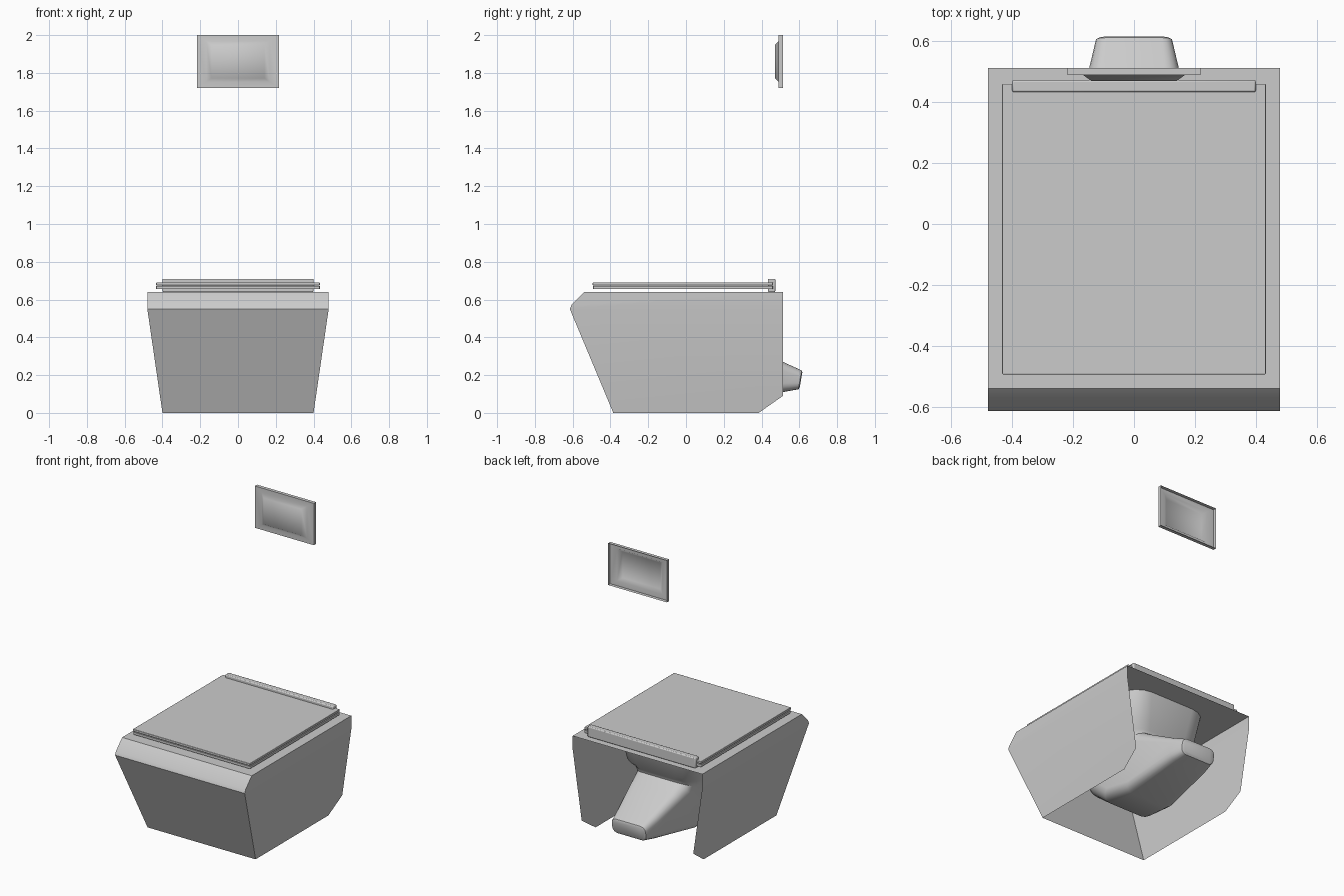
import bpy, bmesh, math
from mathutils import Vector

if "Cube" in bpy.data.objects:
    bpy.data.objects.remove(bpy.data.objects["Cube"])


def finish(name, bm, angle=30, bevel=0.0, segments=2):
    bm.normal_update()
    me = bpy.data.meshes.new(name)
    bm.to_mesh(me)
    bm.free()
    ob = bpy.data.objects.new(name, me)
    bpy.context.collection.objects.link(ob)
    bpy.context.view_layer.objects.active = ob
    bpy.ops.object.select_all(action='DESELECT')
    ob.select_set(True)
    if bevel:
        mod = ob.modifiers.new("Bevel", 'BEVEL')
        mod.width, mod.segments, mod.limit_method = bevel, segments, 'ANGLE'
    bpy.ops.object.shade_smooth_by_angle(angle=math.radians(angle))
    return ob


def ring(bm, pts):
    return [bm.verts.new(p) for p in pts]


def skin(bm, a, b):
    n = len(a)
    for i in range(n):
        bm.faces.new((a[i], a[(i + 1) % n], b[(i + 1) % n], b[i]))


def rounded_section(p, q, half_width, r, steps=4):
    # rounded rectangle across x, spanning from (y, z) point p to q
    p, q = Vector((0, *p)), Vector((0, *q))
    centre, axis = (p + q) / 2, (q - p).normalized()
    half = (q - p).length / 2
    r = min(r, half * .95, half_width * .95)
    pts = []
    for k, (sx, sy) in enumerate(((1, 1), (-1, 1), (-1, -1), (1, -1))):
        for i in range(steps + 1):
            a = math.pi / 2 * (k + i / steps)
            u = sx * (half_width - r) + r * math.cos(a)
            v = sy * (half - r) + r * math.sin(a)
            pts.append(centre + Vector((u, 0, 0)) + axis * v)
    return pts


def box(name, lo, hi, bevel):
    bm = bmesh.new()
    bmesh.ops.create_cube(bm, size=1)
    for v in bm.verts:
        v.co = [l + (c + .5) * (h - l) for c, l, h in zip(v.co, lo, hi)]
    return finish(name, bm, bevel=bevel)


RIM = rounded_section((-.40, .64), (.36, .64), .30, .14)

# Outer casing: front, sides and pierced top; open below and behind
def half_width(z):
    return .40 + .08 * min(z / .55, 1)

front = [(-.385, 0), (-.615, .55), (-.606, .572), (-.54, .64), (.513, .64)]
side = front + [(.513, .55), (.513, .09), (.385, 0)]
bm = bmesh.new()
L, R = [ring(bm, [(s * half_width(z), y, z) for y, z in side]) for s in (-1, 1)]
for i in range(3):
    bm.faces.new((L[i], R[i], R[i + 1], L[i + 1]))
for S in (L, R[::-1]):
    upper = [v for v in S if v.co.z > .54]
    lower = [v for v in S if v.co.z < .551 and abs(v.co.y + .606) > .001]
    bm.faces.new(upper if S is L else [v for v in S if v in upper])
    bm.faces.new(lower)
hole = ring(bm, RIM)
edges = [bm.edges.new((hole[i - 1], hole[i])) for i in range(len(hole))]
corners = [L[3], R[3], R[4], L[4]]
for i in range(4):
    pair = (corners[i - 1], corners[i])
    edges.append(bm.edges.get(pair) or bm.edges.new(pair))
bmesh.ops.triangle_fill(bm, edges=edges, use_beauty=True, normal=(0, 0, 1))
bmesh.ops.recalc_face_normals(bm, faces=bm.faces)
finish("casing", bm, angle=25)

# Bowl flowing down and back into the outlet
bm = bmesh.new()
sections = [
    ((-.40, .64), (.36, .64), .30, .14),
    ((-.37, .50), (.32, .46), .28, .14),
    ((-.31, .33), (.285, .42), .235, .12),
    ((-.22, .18), (.28, .40), .21, .10),
    ((-.08, .07), (.30, .385), .20, .08),
    ((.13, .045), (.35, .355), .185, .06),
    ((.513, .11), (.513, .27), .147, .045),
    ((.595, .125), (.612, .225), .125, .035),
    ((.602, .135), (.616, .215), .115, .03),
]
rings = [ring(bm, rounded_section(*s)) for s in sections]
for a, b in zip(rings, rings[1:]):
    skin(bm, a, b)
bm.faces.new(rings[-1])
bmesh.ops.recalc_face_normals(bm, faces=bm.faces)
finish("bowl", bm, angle=40)

# Seat: a flat slab with an opening
bm = bmesh.new()
outer = [rounded_section((-.492, z), (.46, z), .433, .006) for z in (.655, .671)]
inner = [rounded_section((-.36, z), (.32, z), .26, .13) for z in (.655, .671)]
loops = [ring(bm, p) for p in (outer[0], outer[1], inner[1], inner[0])]
for i in range(4):
    skin(bm, loops[i - 1], loops[i])
bmesh.ops.recalc_face_normals(bm, faces=bm.faces)
finish("seat", bm)

# Lid and hinge bar
box("lid", (-.433, -.494, .675), (.433, .46, .691), .003)
box("hinge_bar", (-.40, .433, .64), (.40, .473, .71), .006)

# Wall flush plate: hollow frame with a raised sloping panel
bm = bmesh.new()
cz = 1.86
loops = [ring(bm, [(sx * w, y, cz + sz * h)
                   for sx, sz in ((-1, -1), (1, -1), (1, 1), (-1, 1))])
         for w, h, y in ((.218, .14, .513), (.218, .14, .49),
                         (.168, .108, .49), (.14, .088, .47))]
for a, b in zip(loops, loops[1:]):
    skin(bm, a, b)
bm.faces.new(loops[-1])
bmesh.ops.recalc_face_normals(bm, faces=bm.faces)
finish("flush_plate", bm, angle=60)
